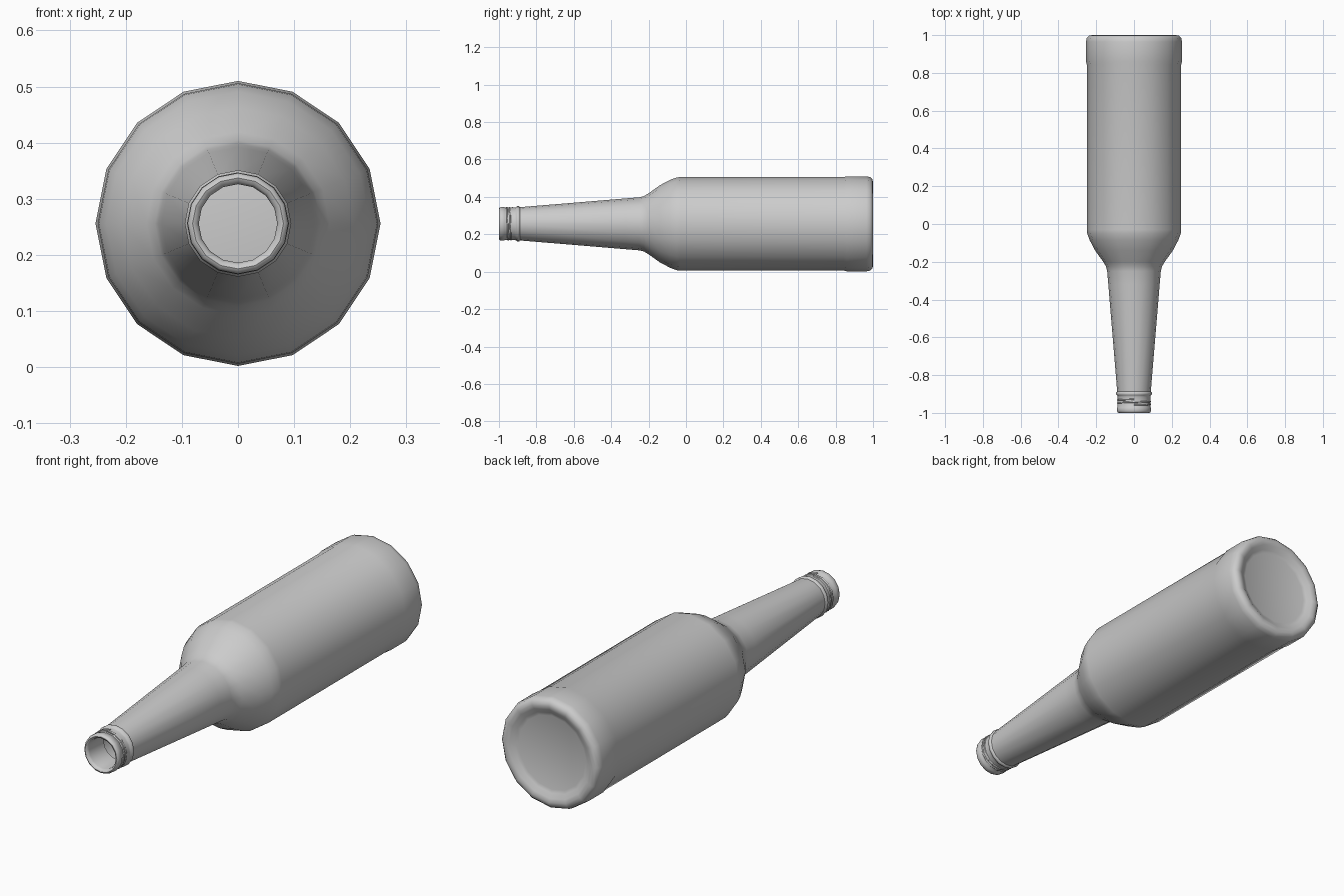
import bpy, bmesh, math

if "Cube" in bpy.data.objects:
    bpy.data.objects.remove(bpy.data.objects["Cube"])

SIDES = 16
AXIS_Z = 0.256


def ring_point(r, y, a):
    return (r * math.sin(a), y, AXIS_Z + r * math.cos(a))


def lathe(name, profile, cap_end=False):
    """Revolve (radius, y) points around the bottle's long axis."""
    bm = bmesh.new()
    rings = [[bm.verts.new(ring_point(r, y, 2 * math.pi * i / SIDES))
              for i in range(SIDES)] for r, y in profile]
    for a, b in zip(rings, rings[1:]):
        for i in range(SIDES):
            j = (i + 1) % SIDES
            bm.faces.new((a[i], a[j], b[j], b[i]))
    if cap_end:
        bm.faces.new(rings[-1])
    bmesh.ops.recalc_face_normals(bm, faces=bm.faces)
    mesh = bpy.data.meshes.new(name)
    bm.to_mesh(mesh)
    bm.free()
    obj = bpy.data.objects.new(name, mesh)
    bpy.context.collection.objects.link(obj)
    bpy.ops.object.select_all(action='DESELECT')
    obj.select_set(True)
    bpy.context.view_layer.objects.active = obj
    bpy.ops.object.shade_smooth_by_angle(angle=math.radians(50))
    return obj


# Glass shell: mouth inside, lip, collar, neck, shoulder, body, heel, base
lathe("bottle", [
    (0.070, -0.88), (0.070, -0.985), (0.074, -0.997), (0.081, -1.0),
    (0.087, -0.997), (0.090, -0.988), (0.090, -0.972), (0.087, -0.968),
    (0.087, -0.915), (0.089, -0.908), (0.095, -0.903), (0.095, -0.893),
    (0.089, -0.888), (0.090, -0.875),
    (0.136, -0.32), (0.142, -0.25), (0.148, -0.225), (0.163, -0.20),
    (0.206, -0.14), (0.235, -0.085), (0.248, -0.05), (0.250, -0.03),
    (0.250, 0.845), (0.254, 0.86), (0.254, 0.965), (0.250, 0.985),
    (0.238, 0.997), (0.222, 1.0), (0.205, 0.995), (0.185, 0.982),
    (0.170, 0.977),
], cap_end=True)

# Screw thread: a thin helix round the finish
curve = bpy.data.curves.new("screw_thread", 'CURVE')
curve.dimensions = '3D'
curve.bevel_depth = 0.004
curve.bevel_resolution = 1
curve.use_fill_caps = True
turns = 2
count = turns * SIDES + 1
spline = curve.splines.new('POLY')
spline.points.add(count - 1)
for i, p in enumerate(spline.points):
    t = i / (count - 1)
    p.co = (*ring_point(0.087, -0.958 + 0.03 * t, 2 * math.pi * turns * t), 1)
thread = bpy.data.objects.new("screw_thread", curve)
bpy.context.collection.objects.link(thread)
